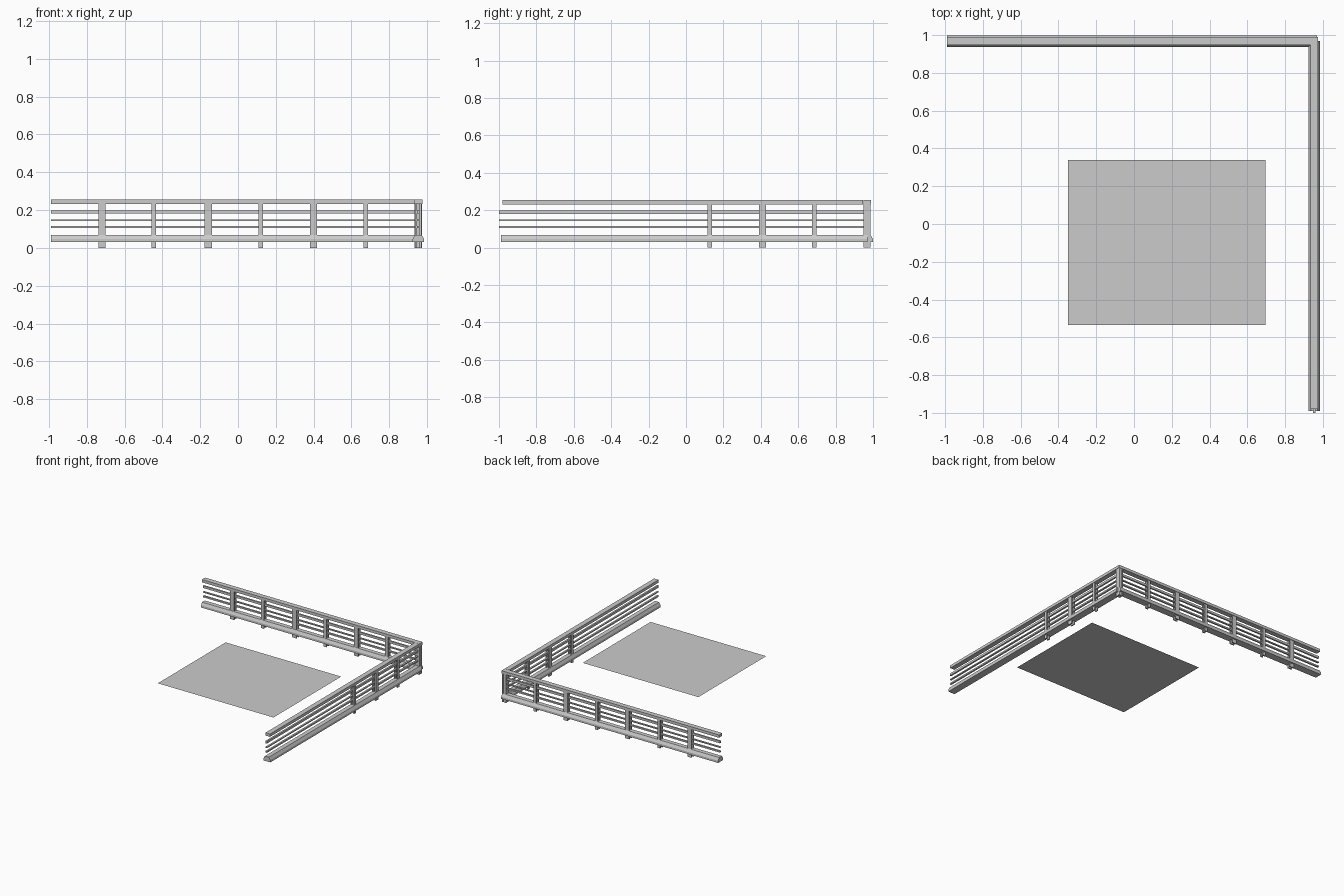
import bpy, bmesh

cube = bpy.data.objects.get("Cube")
if cube:
    bpy.data.objects.remove(cube, do_unlink=True)

grey = bpy.data.materials.new("plain_grey")
grey.use_nodes = True
grey.diffuse_color = (0.6, 0.6, 0.6, 1)
grey.node_tree.nodes["Principled BSDF"].inputs["Base Color"].default_value = (0.6, 0.6, 0.6, 1)


def finish(name, bm):
    bmesh.ops.recalc_face_normals(bm, faces=bm.faces)
    mesh = bpy.data.meshes.new(name)
    bm.to_mesh(mesh)
    bm.free()
    mesh.materials.append(grey)
    obj = bpy.data.objects.new(name, mesh)
    bpy.context.collection.objects.link(obj)
    return obj


def extrude(name, profile, start, end, place):
    """Sweep an (across, height) profile along one fence run."""
    bm = bmesh.new()
    ends = [[bm.verts.new(place(t, a, z)) for a, z in profile] for t in (start, end)]
    for ring in ends:
        bm.faces.new(ring)
    n = len(profile)
    for i in range(n):
        j = (i + 1) % n
        bm.faces.new((ends[0][i], ends[0][j], ends[1][j], ends[1][i]))
    return finish(name, bm)


def rect(a0, a1, z0, z1):
    return [(a0, z0), (a1, z0), (a1, z1), (a0, z1)]


def back_run(t, a, z):
    return (t, 0.968 + a, z)


def side_run(t, a, z):
    return (0.954 + a, t, z)


# bevelled base beam and square handrail
BASE = [(-0.03, 0.03), (0.031, 0.03), (0.031, 0.047), (0.018, 0.069),
        (-0.018, 0.069), (-0.03, 0.047)]
HANDRAIL = rect(-0.02, 0.021, 0.232, 0.255)
SLATS = [(0.19, 0.009), (0.147, 0.004), (0.111, 0.006)]
WIDE, NARROW = 0.019, 0.012


def fence(side, place, spans, posts):
    extrude(side + "_handrail", HANDRAIL, *spans["hand"], place)
    extrude(side + "_base_beam", BASE, *spans["base"], place)
    for i, (z, h) in enumerate(SLATS):
        extrude(f"{side}_slat_{i + 1}", rect(-0.007, 0.007, z - h, z + h), *spans["slat"], place)
    # each post is a pair of planks clamping the slats
    for i, (t, half) in enumerate(posts):
        for label, a in (("inner", -0.017), ("outer", 0.007)):
            extrude(f"{side}_post_{i + 1}_{label}", rect(a, a + 0.01, 0, 0.235),
                    t - half, t + half, place)


fence("back", back_run,
      {"hand": (-0.99, 0.975), "base": (-0.99, 0.97), "slat": (-0.99, 0.96)},
      [(-0.72, WIDE), (-0.445, NARROW), (-0.157, WIDE),
       (0.12, NARROW), (0.40, WIDE), (0.676, NARROW), (0.954, WIDE)])
fence("side", side_run,
      {"hand": (-0.98, 0.947), "base": (-0.99, 0.97), "slat": (-1.0, 0.965)},
      [(0.126, NARROW), (0.41, WIDE), (0.685, NARROW), (0.968, WIDE)])

# flat floor panel
bm = bmesh.new()
bm.faces.new([bm.verts.new((x, y, 0.145)) for x, y in
              ((-0.35, -0.535), (0.695, -0.535), (0.695, 0.34), (-0.35, 0.34))])
panel = finish("floor_panel", bm)
if panel.data.polygons[0].normal.z < 0:
    panel.data.flip_normals()
